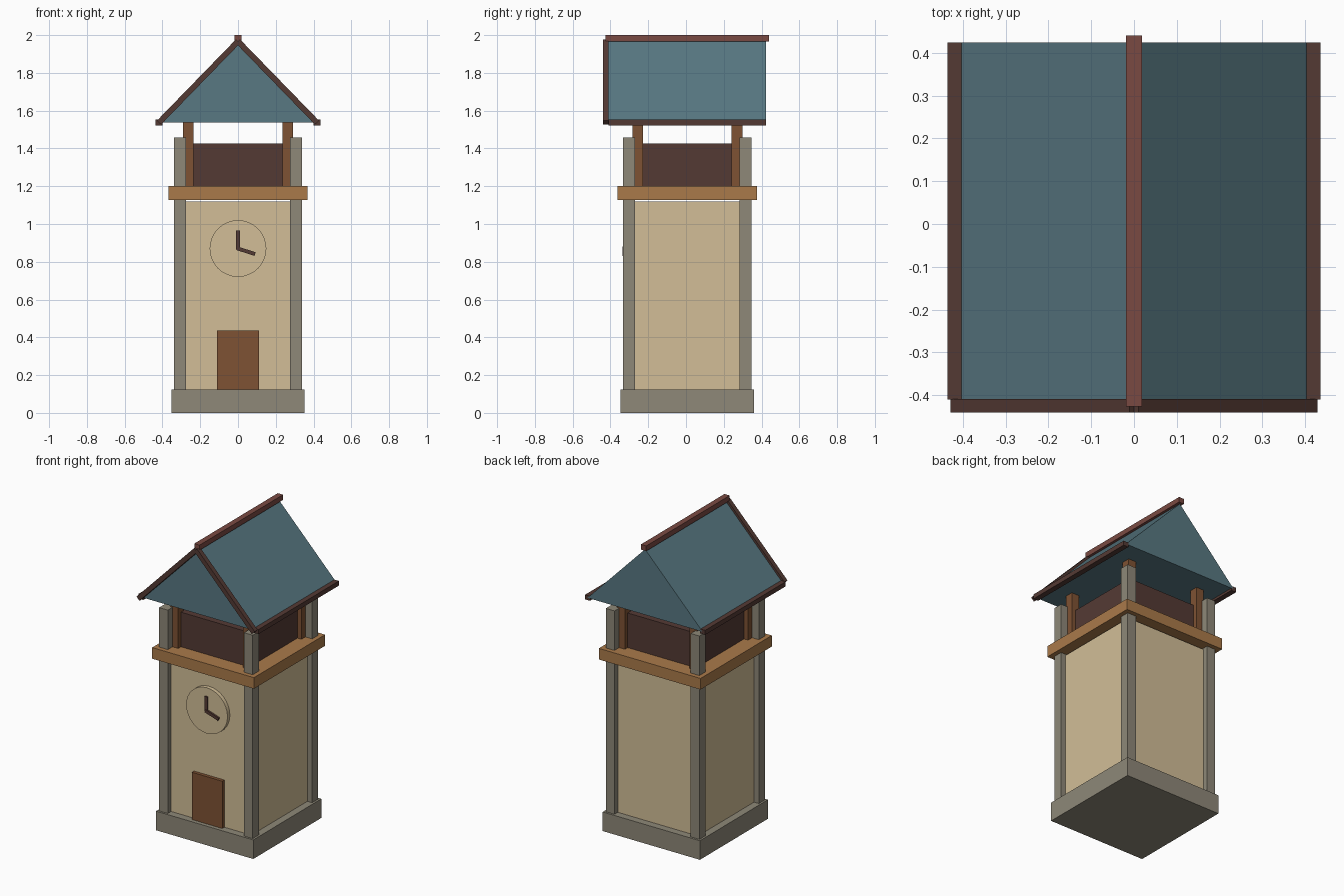
import bpy, bmesh, math
from mathutils import Matrix

if "Cube" in bpy.data.objects:
    bpy.data.objects.remove(bpy.data.objects["Cube"])

CY = 0.007  # tower centre in y (front trim shifts the bounds slightly)


def material(name, hex_colour):
    def linear(i):
        c = int(hex_colour[i:i + 2], 16) / 255
        return c / 12.92 if c <= 0.04045 else ((c + 0.055) / 1.055) ** 2.4
    m = bpy.data.materials.new(name)
    m.diffuse_color = (linear(0), linear(2), linear(4), 1)
    m.use_nodes = True
    m.node_tree.nodes["Principled BSDF"].inputs["Base Color"].default_value = m.diffuse_color
    return m


STONE = material("grey_stone", "8E8878")
PLASTER = material("cream_plaster", "D2BE97")
OAK = material("light_oak", "AA7A4A")
WOOD = material("brown_wood", "7E5233")
DARK = material("dark_brown", "543A34")
SLATE = material("blue_slate", "587882")
RIDGE = material("red_brown", "7A4A42")


def finish(name, bm, mat):
    bmesh.ops.recalc_face_normals(bm, faces=bm.faces)
    me = bpy.data.meshes.new(name)
    bm.to_mesh(me)
    bm.free()
    me.materials.append(mat)
    ob = bpy.data.objects.new(name, me)
    bpy.context.collection.objects.link(ob)
    return ob


def box(name, centre, size, mat, turn=0):
    """Box, optionally turned about the y axis."""
    bm = bmesh.new()
    m = (Matrix.Translation(centre) @ Matrix.Rotation(turn, 4, 'Y')
         @ Matrix.Diagonal((*size, 1)))
    bmesh.ops.create_cube(bm, size=1, matrix=m)
    return finish(name, bm, mat)


def block(name, half, z0, z1, mat):
    """Square storey centred on the tower axis."""
    return box(name, (0, CY, (z0 + z1) / 2), (2 * half, 2 * half, z1 - z0), mat)


# Tower storeys
block("base", 0.353, 0, 0.125, STONE)
block("tower_walls", 0.305, 0.12, 1.12, PLASTER)
block("oak_band", 0.369, 1.127, 1.2, OAK)
block("belfry_box", 0.262, 1.195, 1.427, DARK)

# Corner pillars and roof posts
for sx, xn in ((-1, "left"), (1, "right")):
    for sy, yn in ((-1, "front"), (1, "back")):
        box(f"pillar_{yn}_{xn}", (sx * 0.308, CY + sy * 0.308, 0.79),
            (0.063, 0.063, 1.338), STONE)
        box(f"post_{yn}_{xn}", (sx * 0.263, CY + sy * 0.263, 1.37),
            (0.056, 0.056, 0.345), WOOD)

# Door
box("door", (0, CY - 0.313, 0.28), (0.22, 0.028, 0.31), WOOD)

# Clock face and hands
CLOCK_Z = 0.87
bm = bmesh.new()
bmesh.ops.create_cone(bm, cap_ends=True, segments=32, radius1=0.15, radius2=0.15, depth=0.03,
                      matrix=Matrix.Translation((0, CY - 0.315, CLOCK_Z)) @ Matrix.Rotation(math.pi / 2, 4, 'X'))
clock = finish("clock_face", bm, PLASTER)
bpy.context.view_layer.objects.active = clock
clock.select_set(True)
bpy.ops.object.shade_smooth_by_angle(angle=math.radians(30))
box("upright_hand", (0, CY - 0.334, CLOCK_Z + 0.045), (0.02, 0.012, 0.1), DARK)
tilt = math.radians(18)
box("side_hand", (0.045 * math.cos(tilt), CY - 0.336, CLOCK_Z - 0.045 * math.sin(tilt)),
    (0.1, 0.012, 0.02), DARK, tilt)

# Gable roof as an extruded triangle
EAVE_X, EAVE_Z, TOP_Z, HALF_Y = 0.418, 1.537, 1.967, 0.417
bm = bmesh.new()
tri = bm.faces.new([bm.verts.new((x, CY - HALF_Y, z))
                    for x, z in ((-EAVE_X, EAVE_Z), (EAVE_X, EAVE_Z), (0, TOP_Z))])
ext = bmesh.ops.extrude_face_region(bm, geom=[tri])
bmesh.ops.translate(bm, vec=(0, 2 * HALF_Y, 0),
                    verts=[g for g in ext["geom"] if isinstance(g, bmesh.types.BMVert)])
finish("roof", bm, SLATE)

# Eave trims and sloping front gable boards
slope = math.atan2(TOP_Z - EAVE_Z, EAVE_X)
length = math.hypot(EAVE_X, TOP_Z - EAVE_Z)
for s, n in ((-1, "left"), (1, "right")):
    box(f"eave_trim_{n}", (s * EAVE_X, CY, EAVE_Z), (0.036, 2 * HALF_Y, 0.03), DARK)
    box(f"gable_board_{n}", (s * EAVE_X / 2, CY - HALF_Y - 0.0145, (TOP_Z + EAVE_Z) / 2),
        (length, 0.031, 0.03), DARK, s * slope)

# Ridge beam
box("ridge_beam", (0, CY, 1.983), (0.038, 0.866, 0.034), RIDGE)
